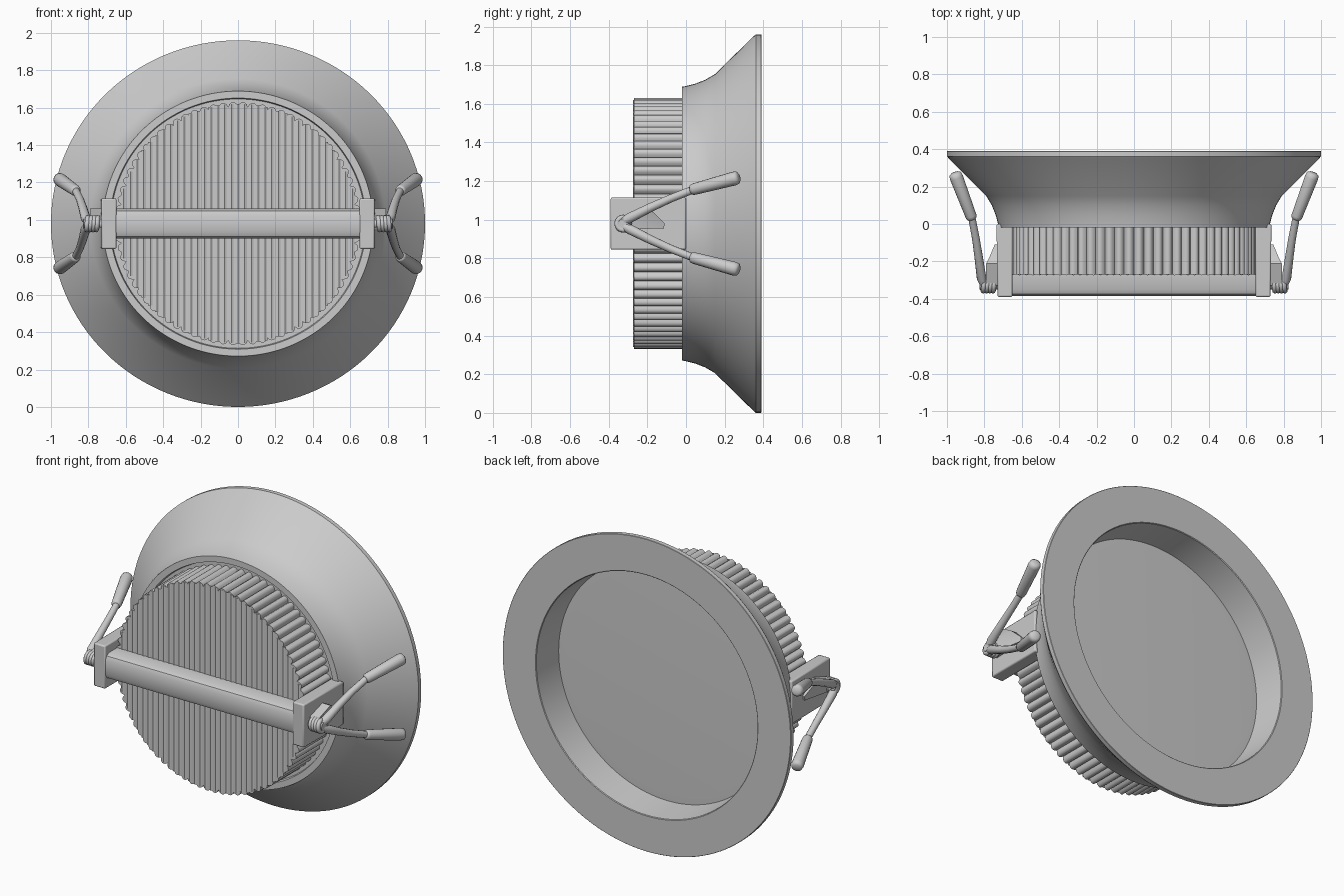
import bpy, bmesh, math
from mathutils import Vector

if "Cube" in bpy.data.objects:
    bpy.data.objects.remove(bpy.data.objects["Cube"])

CZ = 0.98  # height of the lamp axis (runs along y)


def finish(name, bm, smooth=30, bevel=0):
    bmesh.ops.recalc_face_normals(bm, faces=bm.faces)
    me = bpy.data.meshes.new(name)
    bm.to_mesh(me)
    bm.free()
    ob = bpy.data.objects.new(name, me)
    bpy.context.collection.objects.link(ob)
    if bevel:
        m = ob.modifiers.new("bevel", "BEVEL")
        m.width, m.segments = bevel, 2
    if smooth:
        bpy.ops.object.select_all(action='DESELECT')
        ob.select_set(True)
        bpy.context.view_layer.objects.active = ob
        bpy.ops.object.shade_smooth_by_angle(angle=math.radians(smooth))
    return ob


def revolve(name, profile, n=128):
    """Spin (radius, y) points about the lamp axis."""
    bm = bmesh.new()
    rings = []
    for r, y in profile:
        if r == 0:
            rings.append([bm.verts.new((0, y, CZ))] * n)
        else:
            rings.append([bm.verts.new((r * math.cos(2 * math.pi * i / n), y,
                                        CZ + 0.98 * r * math.sin(2 * math.pi * i / n)))
                          for i in range(n)])
    for a, b in zip(rings, rings[1:]):
        for i in range(n):
            j = (i + 1) % n
            bm.faces.new(list(dict.fromkeys((a[i], a[j], b[j], b[i]))))
    return finish(name, bm)


def prism(bm, pts, offset):
    """Extrude a polygon of 3D points along an offset."""
    a = [bm.verts.new(p) for p in pts]
    b = [bm.verts.new(Vector(p) + Vector(offset)) for p in pts]
    bm.faces.new(a)
    bm.faces.new(b[::-1])
    for i in range(len(a)):
        j = (i + 1) % len(a)
        bm.faces.new((a[i], a[j], b[j], b[i]))


def tube(name, pts, radii, n=12):
    """Round capped tube through points, one radius per point."""
    bm = bmesh.new()
    pts = [Vector(p) for p in pts]
    rings = []
    u = None
    for k, p in enumerate(pts):
        t = (pts[min(k + 1, len(pts) - 1)] - pts[max(k - 1, 0)]).normalized()
        u = t.orthogonal() if u is None else u - t * u.dot(t)
        u.normalize()
        v = t.cross(u)
        rings.append([bm.verts.new(p + radii[k] * (u * math.cos(2 * math.pi * i / n)
                                                   + v * math.sin(2 * math.pi * i / n)))
                      for i in range(n)])
    for a, b in zip(rings, rings[1:]):
        for i in range(n):
            j = (i + 1) % n
            bm.faces.new((a[i], a[j], b[j], b[i]))
    bm.faces.new(rings[0])
    bm.faces.new(rings[-1])
    return finish(name, bm, 50)


# one closed skin: flared housing, trim ring, recessed wall and diffuser disc
revolve("housing", [(0, 0.0), (0.68, 0.0), (0.685, -0.02), (0.723, -0.02), (0.727, 0.0),
                    (0.74, 0.05), (0.76, 0.10), (0.79, 0.15), (0.99, 0.35), (1.0, 0.362),
                    (1.0, 0.388), (0.998, 0.39), (0.772, 0.39), (0.768, 0.386),
                    (0.752, 0.188), (0.70, 0.19), (0, 0.19)])

# heat sink: scalloped drum
bm = bmesh.new()
LOBES, SUB = 76, 6
ring = []
for i in range(LOBES * SUB):
    a = 2 * math.pi * i / (LOBES * SUB)
    r = 0.632 + 0.025 * abs(math.sin(LOBES * a / 2)) ** 0.7
    ring.append((r * math.cos(a), -0.27, CZ + 0.99 * r * math.sin(a)))
prism(bm, ring, (0, 0.272, 0))
finish("heat_sink", bm, 40)

# very shallow parallel ridges across the back of the heat sink
bm = bmesh.new()
for i in range(-17, 18):
    x = i * 0.036
    h = math.sqrt(0.64 ** 2 - x * x)
    prism(bm, [(x - 0.013, -0.269, CZ - h), (x, -0.275, CZ - h),
               (x + 0.013, -0.269, CZ - h)], (0, 0, 2 * h))
finish("heat_sink_ridges", bm, 35)

# chamfered crossbar
bm = bmesh.new()
section = [(-0.265, -0.08), (-0.35, -0.08), (-0.374, -0.068), (-0.385, -0.045),
           (-0.385, 0.045), (-0.374, 0.068), (-0.35, 0.08), (-0.265, 0.08)]
prism(bm, [(-0.655, y, CZ + z) for y, z in section], (1.31, 0, 0))
finish("crossbar", bm)

for s, side in ((-1, "left"), (1, "right")):
    # end bracket
    bm = bmesh.new()
    prism(bm, [(s * 0.65, -0.39, CZ - 0.135), (s * 0.73, -0.39, CZ - 0.135),
               (s * 0.735, 0.0, CZ - 0.135), (s * 0.65, 0.0, CZ - 0.135)], (0, 0, 0.27))
    finish(side + "_bracket", bm, 30, 0.008)

    # wedge-shaped spring lug
    bm = bmesh.new()
    lug = [(-0.34, -0.03), (-0.33, 0.04), (-0.21, 0.08), (-0.17, 0.06), (-0.11, 0.0),
           (-0.115, -0.025)]
    prism(bm, [(s * 0.72, y, CZ + z) for y, z in lug], (s * 0.07, 0, 0))
    for v in bm.verts:  # slope the outer face down towards the housing
        if abs(v.co.x) > 0.75 and v.co.y > -0.2:
            v.co.x = s * (0.745 if v.co.y > -0.15 else 0.77)
    bmesh.ops.triangulate(bm, faces=bm.faces)
    finish(side + "_spring_lug", bm)

    # coil spring
    coil = []
    for i in range(65):
        t = i / 64
        ang = t * 2 * math.pi * 4
        coil.append((s * (0.745 + 0.07 * t), -0.325 + 0.033 * math.cos(ang),
                     CZ + 0.033 * math.sin(ang)))
    tube(side + "_coil", coil, [0.014] * len(coil), 8)
    tube(side + "_coil_pin", [(s * 0.72, -0.325, CZ), (s * 0.825, -0.325, CZ)], [0.026] * 2)

    # spring arms with rubber grips
    for v, level in ((-1, "lower"), (1, "upper")):
        def at(x, y, z):
            return Vector((s * x, y, CZ + v * z))
        tube(f"{side}_{level}_arm",
             [at(0.79, -0.345, 0.0), at(0.815, -0.29, 0.03), at(0.83, -0.18, 0.085),
              at(0.845, -0.08, 0.13), at(0.872, 0.06, 0.185)],
             [0.022, 0.026, 0.023, 0.021, 0.02])
        p, q = at(0.865, 0.025, 0.174), at(0.959, 0.274, 0.24)
        steps = [(0, 0.02), (0.02, 0.027), (0.07, 0.03), (0.9, 0.036),
                 (0.97, 0.033), (1.0, 0.02)]
        tube(f"{side}_{level}_grip", [p.lerp(q, t) for t, r in steps], [r for t, r in steps], 16)
